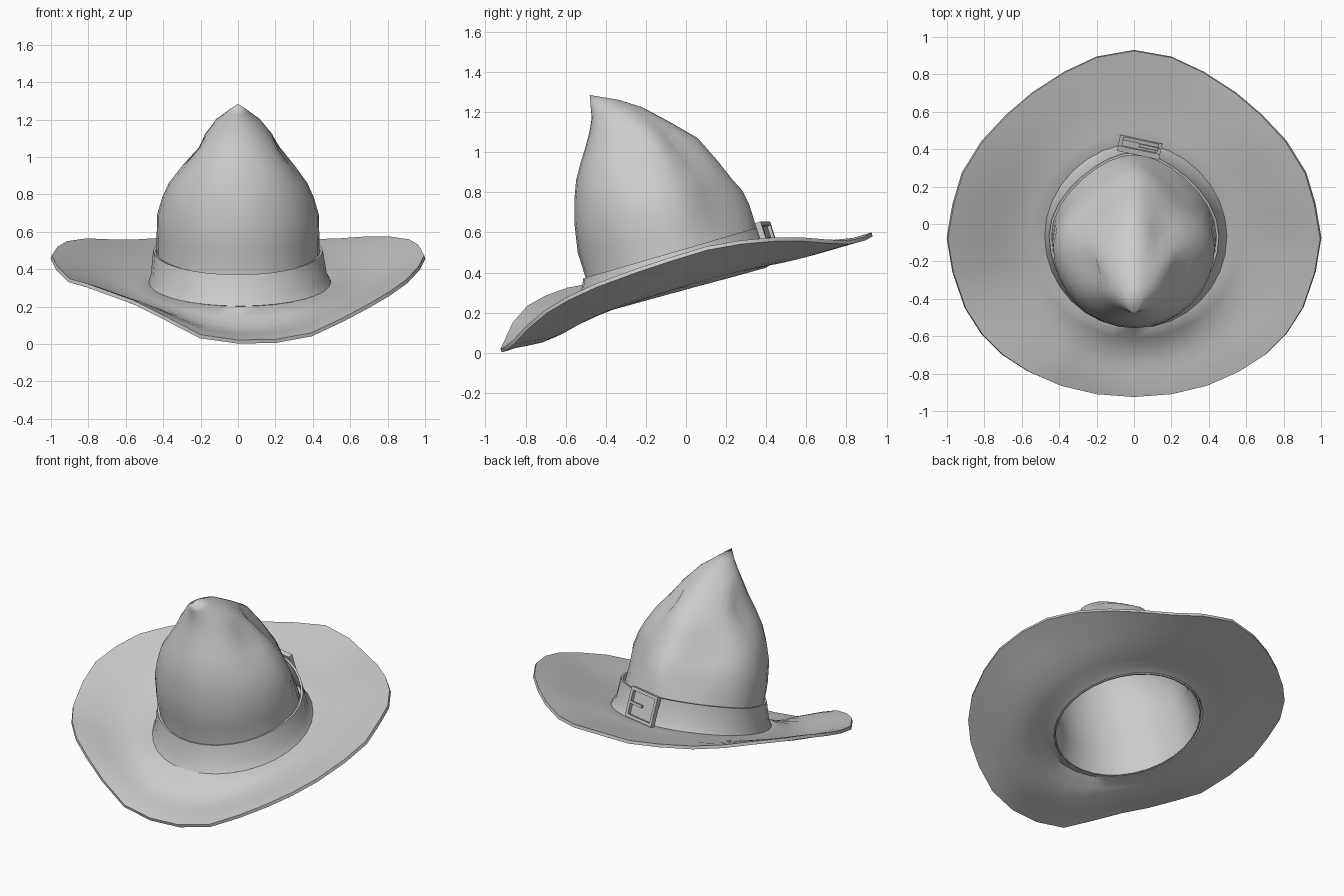
import bpy, bmesh
from math import sin, cos, pi, atan2, exp, radians
from mathutils import Vector, Matrix

if "Cube" in bpy.data.objects:
    bpy.data.objects.remove(bpy.data.objects["Cube"])

N = 32


def loft(name, rings, thick, offset, angle=50):
    """Skin a stack of closed rings, then thicken the sheet."""
    bm = bmesh.new()
    vs = [[bm.verts.new(p) for p in r] for r in rings]
    for a, b in zip(vs, vs[1:]):
        for i in range(len(a)):
            j = (i + 1) % len(a)
            bm.faces.new((a[i], a[j], b[j], b[i]))
    bmesh.ops.remove_doubles(bm, verts=bm.verts, dist=0.0005)
    me = bpy.data.meshes.new(name)
    bm.to_mesh(me)
    bm.free()
    ob = bpy.data.objects.new(name, me)
    bpy.context.collection.objects.link(ob)
    mod = ob.modifiers.new("thickness", 'SOLIDIFY')
    mod.thickness, mod.offset = thick, offset
    bpy.ops.object.select_all(action='DESELECT')
    ob.select_set(True)
    bpy.context.view_layer.objects.active = ob
    bpy.ops.object.modifier_apply(modifier=mod.name)
    bpy.ops.object.shade_smooth_by_angle(angle=radians(angle))
    return ob


def ring(yf, zf, yb, zb, w, angles, cx=0.0, pinch=0.0):
    """Tilted ellipse through a front and a back point; pinch narrows the back."""
    out = []
    for a in angles:
        s = (sin(a) + 1) / 2
        x = w * cos(a) * (1 - pinch * max(0, sin(a)) ** 2)
        out.append(Vector((cx + x, yf + (yb - yf) * s, zf + (zb - zf) * s)))
    return out


# Brim rim, front to back: x, y, right height, left height
rim_rows = [
    (0, -.925, .022, .022), (.2, -.91, .025, .05), (.39, -.865, .06, .15),
    (.56, -.79, .14, .235), (.70, -.70, .215, .285), (.81, -.59, .28, .325),
    (.90, -.45, .345, .35), (.965, -.26, .415, .415), (.995, -.08, .475, .475),
    (.965, .1, .53, .52), (.915, .27, .56, .55), (.81, .44, .575, .565),
    (.68, .58, .575, .56), (.54, .70, .565, .56), (.37, .81, .56, .57),
    (.2, .89, .58, .58), (0, .925, .60, .60)]
rim = [Vector((x, y, zr)) for x, y, zr, zl in rim_rows]
rim += [Vector((-x, y, zl)) for x, y, zr, zl in rim_rows[-2:0:-1]]
rim_angles = [atan2(p.y + .07, p.x) for p in rim]
hole = ring(-.55, .205, .42, .46, .48, rim_angles, .01)
lip = ring(-.50, .20, .385, .44, .445, rim_angles)
brim_rings = []
for k in range(7):
    t = k / 6
    # the brim sags near the crown, less so toward the back
    brim_rings.append([
        r.lerp(h, t) - Vector((0, 0, (.03 - .022 * max(-1, min(1, r.y / .7)))
                               * sin(pi * t ** 1.5)))
        for r, h in zip(rim, hole)])
loft("brim", brim_rings + [lip], .02, -1)

# Crown: slumped cone leaning forward; front y,z, back y,z, half width, pinch
angles = [2 * pi * i / N for i in range(N)]
crown_rows = [
    (-.50, .18, .385, .42, .445, 0), (-.49, .34, .355, .60, .435, .3),
    (-.54, .50, .34, .66, .435, .5), (-.557, .65, .315, .74, .432, .55),
    (-.557, .76, .28, .81, .405, .55), (-.548, .86, .23, .865, .37, .5),
    (-.525, .95, .155, .96, .315, .45), (-.50, 1.03, .06, 1.07, .25, .4),
    (-.482, 1.10, -.07, 1.145, .19, .3), (-.47, 1.17, -.22, 1.225, .12, .2),
    (-.475, 1.225, -.34, 1.262, .055, 0), (-.48, 1.285, -.48, 1.285, 0, 0)]
crown_rings = [ring(*row[:5], angles, 0, row[5]) for row in crown_rows]
# Soft dents pressed into the felt: centre, depth, spread
dents = [(Vector((.15, -.03, 1.02)), .07, .09), (Vector((-.24, -.23, 1.02)), .06, .10),
         (Vector((.26, -.25, 1.02)), .05, .09), (Vector((-.22, .1, .85)), .04, .10),
         (Vector((.25, .12, .75)), .03, .10)]
for r in crown_rings[2:-1]:
    c = sum(r, Vector()) / len(r)
    for p in r:
        for q, depth, spread in dents:
            d = (p - q).length
            p += (c - p).normalized() * depth * exp(-(d / spread) ** 2)
loft("crown", crown_rings, .008, -1, 60)

# Hat band, flaring out to the brim
band_rings = [ring(-.55, .20, .425, .455, .482, angles, .01, .05),
              ring(-.525, .25, .40, .50, .463, angles, .005, .15),
              ring(-.505, .37, .375, .63, .447, angles, 0, .25)]
loft("hat_band", band_rings, .014, 0, 40)

# Buckle at the back, in its own flat frame
place = (Matrix.Translation((.03, .41, .56)) @ Matrix.Rotation(radians(-12), 4, 'Z')
         @ Matrix.Rotation(radians(18), 4, 'X'))


def bar(name, loc, size):
    bpy.ops.mesh.primitive_cube_add(size=1)
    ob = bpy.context.object
    ob.name = name
    ob.matrix_world = place @ Matrix.Translation(loc) @ Matrix.Diagonal((*size, 1))
    return ob


for s in (-1, 1):
    bar("buckle_side", (s * .105, 0, 0), (.02, .03, .19))
    bar("buckle_rail", (0, 0, s * .085), (.21, .03, .02))
bar("buckle_pin", (.05, .012, 0), (.11, .016, .016))
bar("strap_end", (-.01, -.008, 0), (.2, .012, .15))
